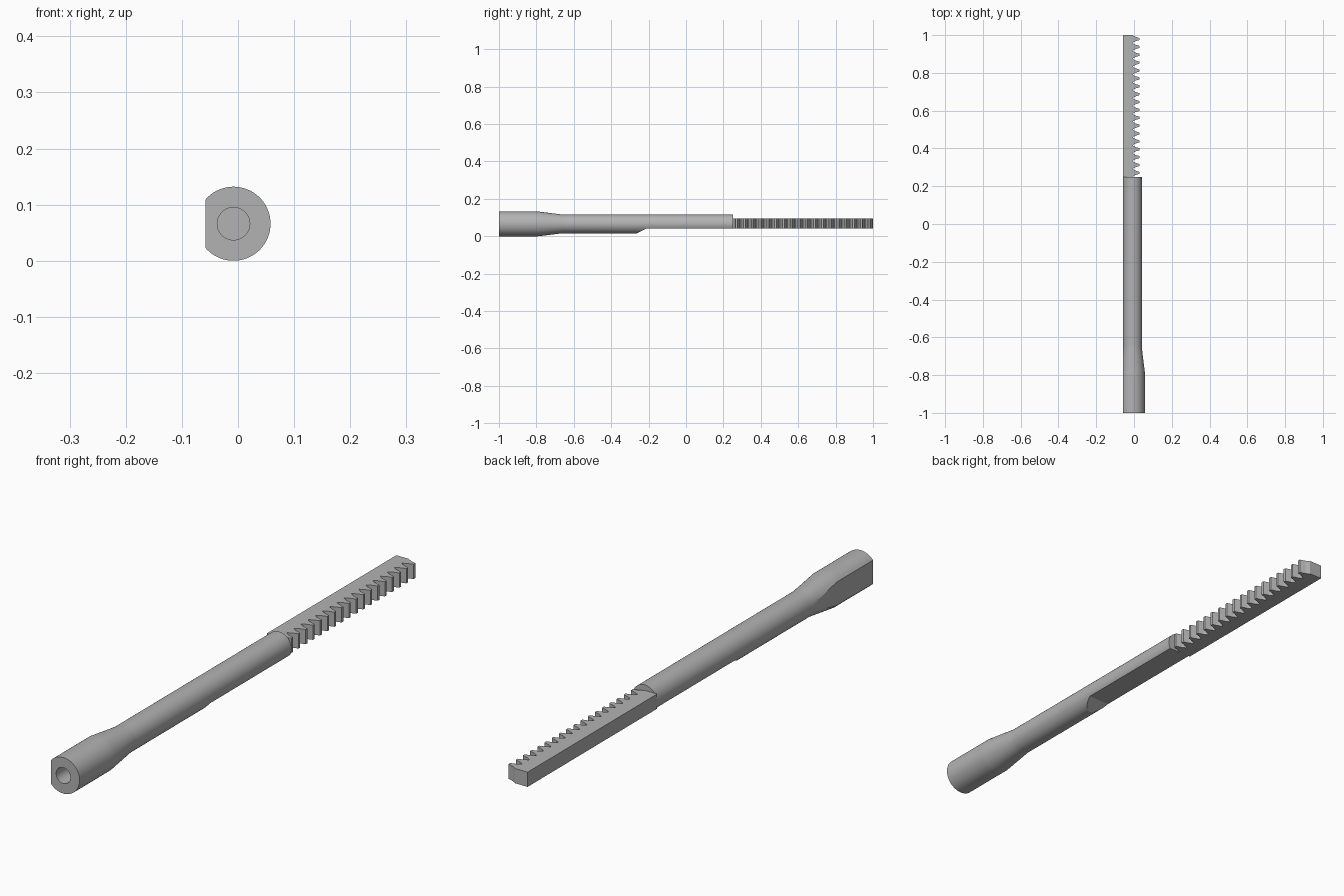
import bpy, bmesh, math

cube = bpy.data.objects.get("Cube")
if cube:
    bpy.data.objects.remove(cube, do_unlink=True)

AXIS_X, AXIS_Z = -0.008, 0.066      # shaft centre line
FLAT_X = -0.058                     # flat side of the handle and rack
CUT_Z, RACK_TOP = 0.042, 0.096      # underside cut and rack top
STEP_Y = 0.25                       # where the shaft meets the rack

steel = bpy.data.materials.new("grey steel")
steel.use_nodes = True
colour = (0.45, 0.45, 0.45, 1)
steel.diffuse_color = colour
steel.node_tree.nodes["Principled BSDF"].inputs["Base Color"].default_value = colour


def make_object(name, bm):
    bmesh.ops.recalc_face_normals(bm, faces=bm.faces)
    mesh = bpy.data.meshes.new(name)
    bm.to_mesh(mesh)
    bm.free()
    mesh.materials.append(steel)
    obj = bpy.data.objects.new(name, mesh)
    bpy.context.collection.objects.link(obj)
    return obj


def prism(name, points, offset):
    """Extrude a closed outline of 3D points along an offset."""
    bm = bmesh.new()
    face = bm.faces.new([bm.verts.new(p) for p in points])
    grown = bmesh.ops.extrude_face_region(bm, geom=[face], use_keep_orig=True)
    verts = [g for g in grown["geom"] if isinstance(g, bmesh.types.BMVert)]
    bmesh.ops.translate(bm, verts=verts, vec=offset)
    return make_object(name, bm)


def lathe(name, profile, segments=64):
    """Turn (radius, y) points about the shaft centre line."""
    bm = bmesh.new()
    rings = []
    for r, y in profile:
        ring = []
        for i in range(segments):
            a = math.tau * i / segments
            ring.append(bm.verts.new((AXIS_X + r * math.cos(a), y, AXIS_Z + r * math.sin(a))))
        rings.append(ring)
    for a, b in zip(rings, rings[1:]):
        for i in range(segments):
            j = (i + 1) % segments
            bm.faces.new((a[i], a[j], b[j], b[i]))
    bm.faces.new(rings[0])
    bm.faces.new(rings[-1])
    return make_object(name, bm)


def cut(target, cutter):
    mod = target.modifiers.new("cut", 'BOOLEAN')
    mod.operation = 'DIFFERENCE'
    mod.solver = 'EXACT'
    mod.object = cutter
    bpy.context.view_layer.objects.active = target
    bpy.ops.object.modifier_apply(modifier=mod.name)
    bpy.data.objects.remove(cutter, do_unlink=True)


# Turned shaft: bore floor, bore, thick handle, taper, thin rod
shaft = lathe("shaft", [
    (0.029, -0.75), (0.029, -1), (0.066, -1), (0.066, -0.81), (0.066, -0.79),
    (0.05, -0.66), (0.05, -0.64), (0.05, STEP_Y)])

# Flat on the handle side
x = FLAT_X - 0.0001
cut(shaft, prism("flat_cutter", [
    (x, -1.1, -0.1), (x, -0.5, -0.1), (x, -0.5, 0.3), (x, -1.1, 0.3)], (-0.1, 0, 0)))

# Sloped relief under the rear of the rod
cut(shaft, prism("relief_cutter", [
    (-0.2, -0.275, 0.01), (-0.2, -0.21, CUT_Z), (-0.2, 0.4, CUT_Z),
    (-0.2, 0.4, -0.1), (-0.2, -0.275, -0.1)], (0.4, 0, 0)))

# Toothed rack: one outline with repeated teeth, extruded upwards
TEETH, ROOT_X, TIP_X = 18, -0.006, 0.03
pitch = (1 - STEP_Y) / TEETH
outline = [(FLAT_X, 1, CUT_Z), (FLAT_X, STEP_Y, CUT_Z)]
tooth = [(0.04, ROOT_X), (0.22, 0.008), (0.38, TIP_X),
         (0.62, TIP_X), (0.78, 0.008), (0.96, ROOT_X)]
outline.append((ROOT_X, STEP_Y, CUT_Z))
for n in range(TEETH):
    outline += [(px, STEP_Y + (n + t) * pitch, CUT_Z) for t, px in tooth]
outline.append((ROOT_X, 1, CUT_Z))
rack = prism("toothed_rack", outline, (0, 0, RACK_TOP - CUT_Z))

# Smooth the turned surfaces, keep machined edges sharp
bpy.ops.object.select_all(action='DESELECT')
shaft.select_set(True)
bpy.context.view_layer.objects.active = shaft
bpy.ops.object.shade_smooth_by_angle(angle=math.radians(25))
